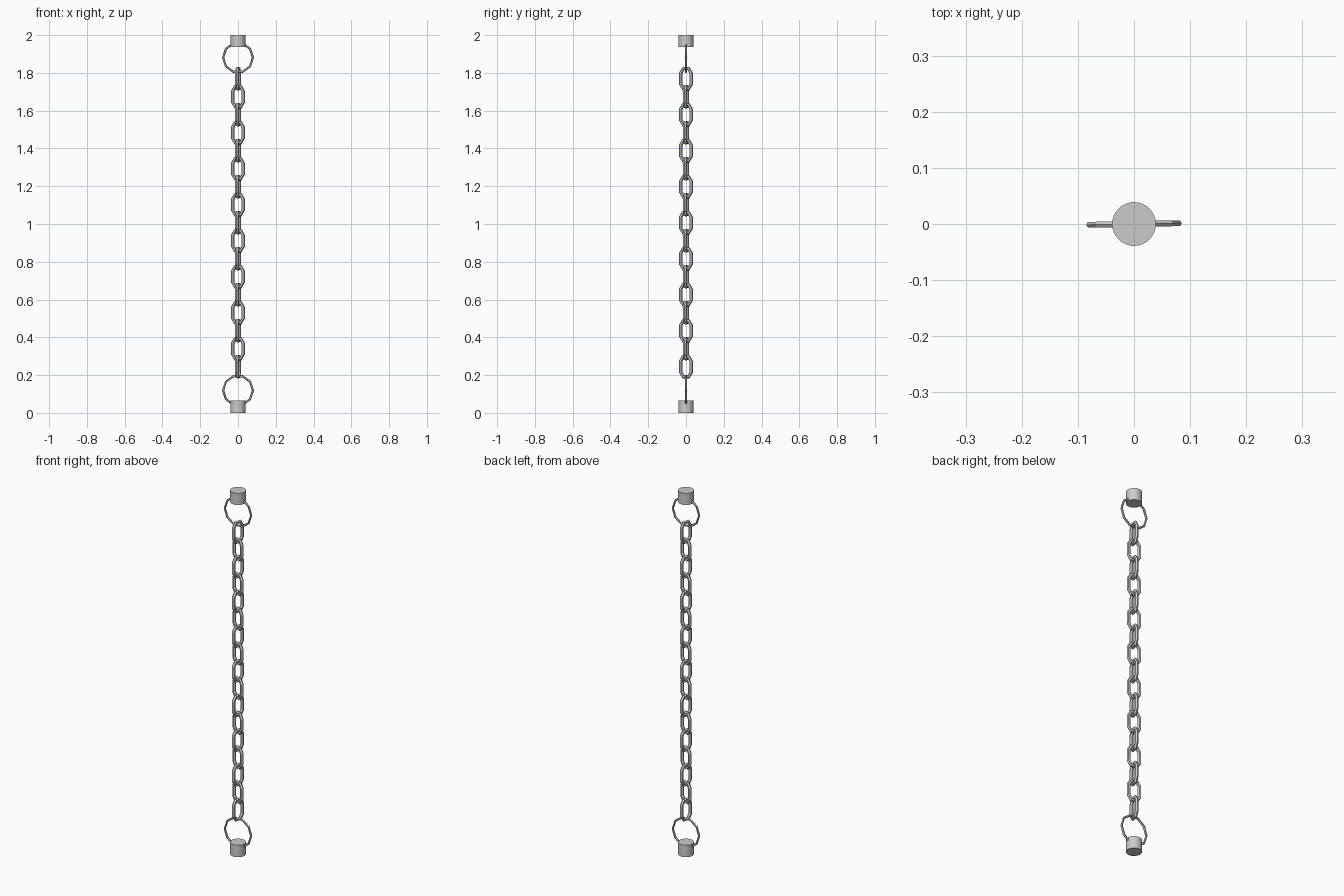
import bpy, bmesh
from math import pi, sin, cos, radians
from mathutils import Vector

if "Cube" in bpy.data.objects:
    bpy.data.objects.remove(bpy.data.objects["Cube"])


def sweep_loop(name, path, r, sides, loc, turn=0.0):
    """Sweep a small polygon round a closed path lying in the XZ plane."""
    bm = bmesh.new()
    n = len(path)
    rows = []
    for i, (x, z) in enumerate(path):
        p = Vector((x, 0, z))
        a = Vector((path[i - 1][0], 0, path[i - 1][1]))
        b = Vector((path[(i + 1) % n][0], 0, path[(i + 1) % n][1]))
        t = ((p - a).normalized() + (b - p).normalized()).normalized()
        side = Vector((t.z, 0, -t.x))
        rows.append([bm.verts.new(p + side * r * cos(2 * pi * k / sides)
                                  + Vector((0, r * sin(2 * pi * k / sides), 0)))
                     for k in range(sides)])
    for i in range(n):
        for k in range(sides):
            j, m = (i + 1) % n, (k + 1) % sides
            bm.faces.new((rows[i][k], rows[j][k], rows[j][m], rows[i][m]))
    bmesh.ops.recalc_face_normals(bm, faces=bm.faces)
    me = bpy.data.meshes.new(name)
    bm.to_mesh(me)
    bm.free()
    ob = bpy.data.objects.new(name, me)
    ob.location = loc
    ob.rotation_euler.z = turn
    bpy.context.collection.objects.link(ob)
    return ob


def cap(name, z0, z1):
    bpy.ops.mesh.primitive_cylinder_add(vertices=32, radius=0.039, depth=z1 - z0,
                                        location=(0, 0, (z0 + z1) / 2))
    bpy.context.object.name = name
    bpy.ops.object.shade_smooth_by_angle()


# End caps
cap("bottom_cap", 0.0, 0.066)
cap("top_cap", 1.936, 2.0)

# End rings
ring = [(0.079 * cos(2 * pi * i / 10), 0.079 * sin(2 * pi * i / 10)) for i in range(10)]
sweep_loop("bottom_ring", ring, 0.006, 6, (0, 0, 0.119), radians(1))
sweep_loop("top_ring", ring, 0.006, 6, (0, 0, 1.881), radians(1))

# Chain links: chamfered ends joined by straight sides, alternately turned,
# the whole chain twisted a little from the axes
R, H = 0.029, 0.0285
link = []
for sign, start in ((1, 0), (-1, pi)):
    for i in range(4):
        a = start + pi * i / 3
        link.append((R * cos(a), sign * H + R * sin(a)))
for i in range(17):
    sweep_loop(f"link_{i + 1}", link, 0.0095, 6, (0, 0, 0.245 + 0.0953 * i),
               radians(-14) + (pi / 2 if i % 2 == 0 else 0))
